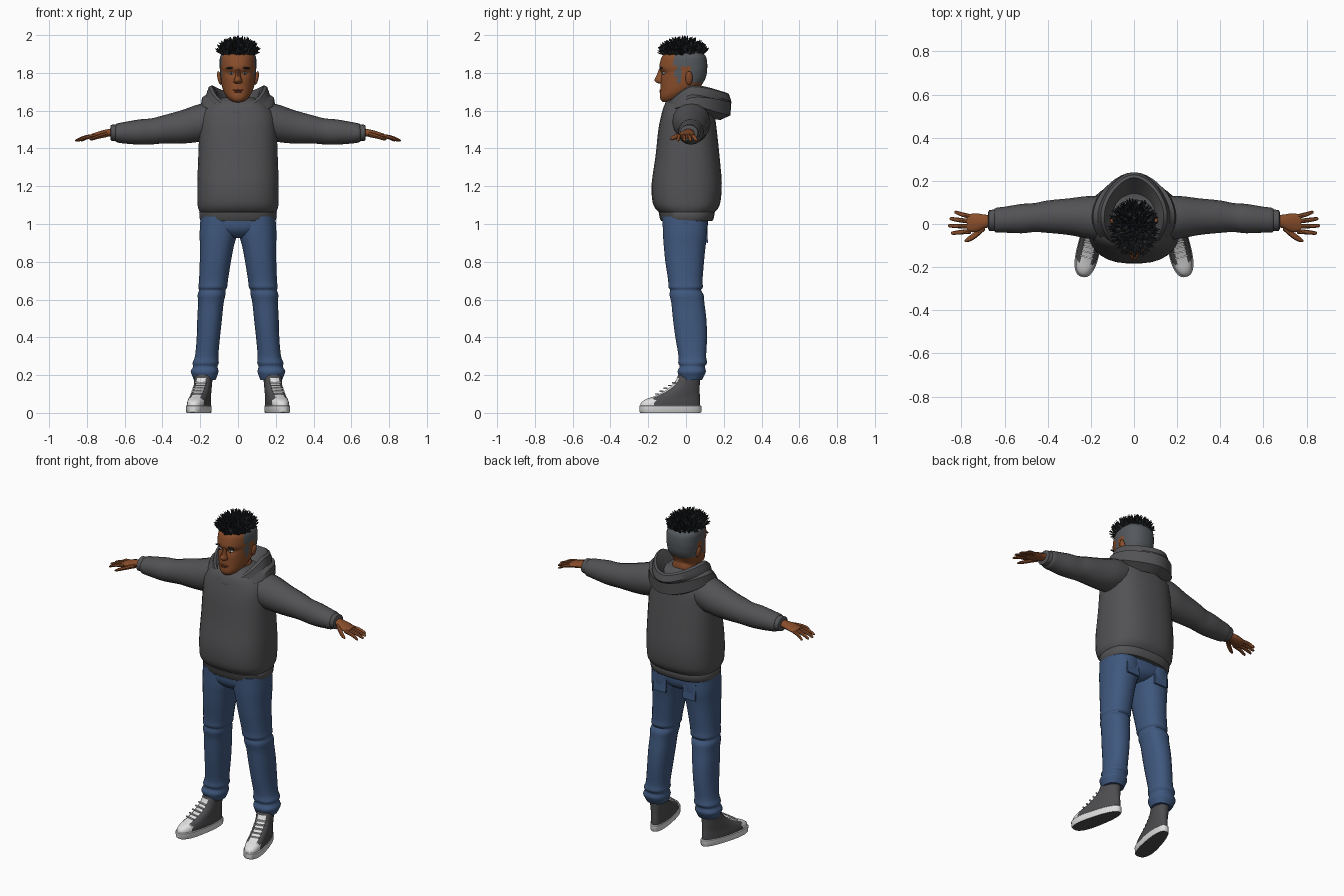
import bpy, bmesh, math, random
from mathutils import Matrix, Vector

random.seed(4)
cube = bpy.data.objects.get("Cube")
if cube:
    bpy.data.objects.remove(cube, do_unlink=True)


def material(name, *rgb):
    mat = bpy.data.materials.new(name)
    mat.use_nodes = True
    mat.diffuse_color = (*rgb, 1)
    mat.node_tree.nodes["Principled BSDF"].inputs["Base Color"].default_value = (*rgb, 1)
    return mat


CLOTH = material("charcoal cloth", .085, .085, .09)
DENIM = material("blue denim", .05, .098, .21)
SKIN = material("brown skin", .25, .075, .024)
LIPS = material("dark lips", .17, .045, .022)
HAIR = material("black hair", .018, .02, .023)
SHAVED = material("shaved hair grey", .09, .1, .11)
CANVAS = material("shoe canvas", .075, .075, .08)
WHITE = material("white rubber", .75, .75, .75)


def finish(name, bm, mats, mirror=False, angle=40):
    """Turn a bmesh into a named object with materials and shading."""
    mesh = bpy.data.meshes.new(name)
    bm.to_mesh(mesh)
    bm.free()
    for mat in mats:
        mesh.materials.append(mat)
    obj = bpy.data.objects.new(name, mesh)
    bpy.context.scene.collection.objects.link(obj)
    if angle:
        bpy.ops.object.select_all(action='DESELECT')
        obj.select_set(True)
        bpy.context.view_layer.objects.active = obj
        bpy.ops.object.shade_smooth_by_angle(angle=math.radians(angle))
    if mirror:
        obj.modifiers.new("Mirror", 'MIRROR').use_mirror_merge = False
    return obj


def refine(rows, steps):
    """Insert smooth in-between rows."""
    out = []
    for i in range(len(rows) - 1):
        a, b, c, d = (rows[max(0, min(len(rows) - 1, i + k))] for k in (-1, 0, 1, 2))
        for j in range(steps):
            t = j / steps
            out.append([q + .5 * t * (r - p + t * (2*p - 5*q + 4*r - s + t * (3*(q - r) + s - p)))
                        for p, q, r, s in zip(a, b, c, d)])
    return out + [list(rows[-1])]


def loft(name, rings, mats, rule=None, matrix=None, mirror=False, angle=40, closed=False, tweak=None):
    """Skin a list of point rings, painting faces by a rule."""
    bm = bmesh.new()
    loops = [[bm.verts.new(tweak(p) if tweak else p) for p in ring] for ring in rings]
    pairs = list(zip(loops, loops[1:] + loops[:1]))
    for low, high in pairs if closed else pairs[:-1]:
        for i in range(len(low)):
            j = (i + 1) % len(low)
            bm.faces.new((low[i], low[j], high[j], high[i]))
    if not closed:
        bm.faces.new(loops[0])
        bm.faces.new(loops[-1])
    bmesh.ops.recalc_face_normals(bm, faces=bm.faces)
    bm.normal_update()
    if rule:
        for face in bm.faces:
            face.material_index = int(rule(face.calc_center_median(), face.normal))
    if matrix:
        bm.transform(matrix)
    return finish(name, bm, mats, mirror, angle)


def power(v, p):
    return math.copysign(abs(v) ** (2 / p), v)


def level_rings(rows, steps=3, n=32, p=2.3, taper=0):
    """Rings from rows of z, half width, front y, back y, centre x, back lift."""
    rows = refine([tuple(r) + (0,) * (6 - len(r)) for r in rows], steps)
    for z, w, front, back, cx, lift in rows:
        ring = []
        for i in range(n):
            a = math.tau * (i + .5) / n
            c, s = power(math.cos(a), p), power(math.sin(a), p)
            ring.append(Vector((cx + w * c * (1 - taper * s),
                                (front + back) / 2 + (back - front) / 2 * s, z + lift * (s + 1) / 2)))
        yield ring


def limb_rings(rows, steps=3, n=16):
    """Rings across x from rows of x, y, z, half depth, half height."""
    for x, y, z, d, h in refine(rows, steps):
        yield [Vector((x, y + d * math.cos(math.tau * i / n), z + h * math.sin(math.tau * i / n)))
               for i in range(n)]


def blob(name, loc, size, mat, mirror=False, turn=0):
    bm = bmesh.new()
    bmesh.ops.create_uvsphere(bm, u_segments=16, v_segments=10, radius=1)
    bm.transform(Matrix.Translation(loc) @ Matrix.Rotation(turn, 4, 'Y') @ Matrix.Diagonal((*size, 1)))
    return finish(name, bm, [mat], mirror, 60)


# Hoodie body and hem
loft("hoodie_body", list(level_rings([
    (1.055, .198, -.135, .145), (1.085, .212, -.165, .172), (1.13, .216, -.18, .185),
    (1.22, .216, -.182, .19), (1.36, .211, -.162, .178), (1.5, .205, -.147, .163),
    (1.58, .195, -.13, .15), (1.64, .145, -.11, .12), (1.67, .08, -.07, .09)], p=2.5)), [CLOTH])
loft("hoodie_hem", list(level_rings([
    (1.015, .196, -.13, .138), (1.025, .203, -.138, .146), (1.06, .206, -.145, .153),
    (1.07, .2, -.138, .148)], 1, p=2.5)), [CLOTH])

# Sleeves and cuffs
loft("sleeve", list(limb_rings([
    (.09, .02, 1.56, .1, .095), (.2, .03, 1.536, .1, .1), (.3, .034, 1.514, .085, .088),
    (.4, .034, 1.5, .075, .074), (.46, .03, 1.49, .067, .069), (.52, .025, 1.487, .068, .067),
    (.6, .02, 1.483, .06, .057), (.64, .018, 1.482, .057, .05), (.65, .018, 1.482, .045, .04)])),
    [CLOTH], mirror=True)
loft("cuff", list(limb_rings([
    (.64, .018, 1.483, .046, .042), (.645, .018, 1.483, .05, .045),
    (.672, .016, 1.483, .048, .042), (.676, .016, 1.483, .038, .032)], 1)), [CLOTH], mirror=True)


# Hood lying open round the neck: one folded section swept round
def hood_section(a):
    c, s = math.cos(a), math.sin(a)
    back, front = max(s, 0), max(-s, 0)
    rim = 1.735 - .04 * back ** 2 - .115 * front ** 1.4
    tip = .02 * back ** 6
    section = [(.08, .09, .09, 1.6), (.112, .14, .12, rim - .035), (.138, .165, .145, rim),
               (.154, .178, .152, rim - .008), (.164, .19, .155, rim - .035 - .01 * back),
               (.168, .175, .158, rim - .05 - .01 * back), (.19, .19, .16, rim - .065 + .015 * back),
               (.196, .185, .158, 1.635 - .06 * back - .04 * front),
               (.15, .13, .135, 1.6 - .05 * back - .02 * front)]
    return [Vector((x * c, .03 + yb * back - yf * front + tip, z)) for x, yb, yf, z in section]


loft("hood", [hood_section(math.tau * i / 40) for i in range(40)], [CLOTH], closed=True, angle=35)

# Hands
loft("palm", list(limb_rings([
    (.65, .015, 1.486, .028, .022), (.69, .012, 1.482, .031, .02),
    (.73, .006, 1.474, .043, .018), (.775, .004, 1.464, .041, .013)])), [SKIN], mirror=True)
fingers = {"little": (.034, .833, .054), "ring": (.012, .855, .024),
           "middle": (-.011, .862, -.008), "index": (-.034, .848, -.042)}
for label, (y, tip, tip_y) in fingers.items():
    loft(label + "_finger", list(limb_rings([
        (.755, y, 1.467, .011, .011), ((.76 + tip) / 2, (y + tip_y) / 2, 1.459, .0105, .01),
        (tip - .008, tip_y, 1.444, .008, .007), (tip, tip_y, 1.442, .003, .003)], n=8)), [SKIN], mirror=True)
loft("thumb", list(limb_rings([
    (.69, -.01, 1.476, .018, .015), (.735, -.05, 1.464, .017, .012),
    (.77, -.072, 1.452, .012, .009), (.785, -.078, 1.447, .004, .003)], n=8)), [SKIN], mirror=True)

# Jeans: hips, and one mirrored leg with folds at knee and ankle
loft("jeans_hips", list(level_rings([
    (1.04, .198, -.125, .115), (.98, .195, -.122, .115), (.945, .12, -.1, .1),
    (.925, .05, -.07, .07)])), [DENIM])
loft("jeans_leg", list(level_rings([
    (1.04, .098, -.125, .115, .1), (.95, .1, -.123, .115, .104), (.88, .09, -.118, .104, .112),
    (.8, .083, -.11, .096, .12), (.7, .077, -.095, .088, .13), (.665, .077, -.094, .09, .134),
    (.65, .07, -.084, .08, .136), (.625, .074, -.088, .094, .14), (.58, .068, -.078, .098, .144),
    (.5, .066, -.07, .108, .15), (.4, .062, -.057, .112, .157), (.3, .062, -.04, .107, .166),
    (.265, .07, -.042, .112, .171), (.245, .065, -.034, .1, .173), (.22, .074, -.045, .106, .177),
    (.195, .066, -.038, .096, .176), (.175, .058, -.03, .085, .176)], n=24)), [DENIM], mirror=True)
# Jeans back pockets
for x in (-.1, .1):
    bm = bmesh.new()
    bmesh.ops.create_cube(bm, size=1)
    bm.transform(Matrix.Translation((x, .108, .95)) @ Matrix.Rotation(.08, 4, 'X')
                 @ Matrix.Diagonal((.085, .009, .1, 1)))
    finish("left_back_pocket" if x > 0 else "right_back_pocket", bm, [DENIM])

# Shoes, built straight and then turned outwards
place = Matrix.Translation((.2025, -.08, 0)) @ Matrix.Rotation(math.radians(13), 4, 'Z')
loft("shoe_sole", list(level_rings([
    (0, .049, -.162, .16), (.006, .052, -.168, .165), (.036, .053, -.17, .165),
    (.04, .049, -.166, .161)], 1, p=2.5, taper=.16)), [WHITE, CANVAS],
    rule=lambda c, n: n.z < -.8, matrix=place, mirror=True)
loft("shoe_upper", list(level_rings([
    (.035, .05, -.166, .158), (.055, .05, -.16, .158, 0, .005), (.072, .048, -.135, .157, 0, .012),
    (.088, .047, -.09, .156, 0, .015), (.115, .046, -.035, .156, 0, .01),
    (.15, .045, .012, .156), (.185, .046, .035, .158), (.2, .042, .04, .155)],
    n=36, taper=.12)), [CANVAS, WHITE],
    rule=lambda c, n: c.y < -.1 or (abs(c.x) < .024 and c.y < .06 and c.z < .18),
    matrix=place, mirror=True)
for i in range(5):
    y, z = -.075 + i * .023, .1 + i * .015
    bm = bmesh.new()
    bmesh.ops.create_cube(bm, size=1)
    bm.transform(place @ Matrix.Translation((0, y, z)) @ Matrix.Diagonal((.062, .007, .007, 1)))
    finish("shoe_lace", bm, [WHITE], True)


# Head and neck with eye sockets and a shaved scalp
def sockets(p):
    if p.y < -.06:
        d = ((abs(p.x) - .037) / .025) ** 2 + ((p.z - 1.797) / .018) ** 2
        p.y += .008 * math.exp(-d)
    return p


def scalp(c, n):
    above = c.y > -.06 and c.z > 1.835
    sideburn = -.055 < c.y < -.02 and c.z > 1.745
    return above or sideburn or (c.y > .025 and c.z > 1.745)


loft("head", list(level_rings([
    (1.55, .064, -.05, .085), (1.63, .062, -.05, .078, 0, .05), (1.643, .056, -.1, .075, 0, .06),
    (1.648, .062, -.126, .077, 0, .07), (1.668, .076, -.138, .085, 0, .07),
    (1.7, .085, -.137, .098, 0, .06), (1.735, .09, -.135, .108, 0, .05), (1.78, .094, -.133, .112, 0, .035),
    (1.8, .095, -.132, .113, 0, .03), (1.823, .096, -.142, .113, 0, .02), (1.855, .096, -.138, .111, 0, .01),
    (1.89, .092, -.126, .104), (1.915, .07, -.1, .08)], n=40, taper=-.13)),
    [SKIN, SHAVED], rule=scalp, tweak=sockets, angle=50)
loft("nose", list(level_rings([
    (1.743, .014, -.145, -.115), (1.75, .022, -.158, -.115), (1.762, .021, -.168, -.115),
    (1.785, .013, -.157, -.115), (1.82, .011, -.144, -.115)], n=12, p=2, taper=-.25)), [SKIN])
blob("upper_lip", (0, -.132, 1.709), (.027, .009, .005), LIPS)
blob("lower_lip", (0, -.131, 1.7), (.023, .01, .006), LIPS)
blob("ear", (.098, .016, 1.773), (.011, .019, .037), SKIN, True, .2)
blob("eye_white", (.036, -.117, 1.798), (.014, .01, .006), WHITE, True)
blob("iris", (.036, -.123, 1.798), (.006, .006, .006), HAIR, True)
blob("eyebrow", (.04, -.131, 1.826), (.023, .008, .005), HAIR, True, .08)

# Hair: a dome covered in short spikes
bm = bmesh.new()
centre, size = Vector((0, -.015, 1.9)), Vector((.085, .102, .056))
bmesh.ops.create_uvsphere(bm, u_segments=20, v_segments=12, radius=1,
                          matrix=Matrix.Translation(centre) @ Matrix.Diagonal((*size, 1)))
count = 300
for i in range(count):
    h = (i + .5) / count
    a = i * 2.39996 + random.uniform(-.2, .2)
    r = math.sqrt(1 - h * h)
    out = Vector((r * math.cos(a), r * math.sin(a), h))
    lean = out + Vector([random.uniform(-.35, .35) for _ in range(3)]) + Vector((0, 0, .45))
    length = random.uniform(.038, .05)
    spot = centre + out * size + lean.normalized() * length * .4
    bmesh.ops.create_cone(bm, cap_ends=True, segments=5, radius1=.01, radius2=.001, depth=length,
                          matrix=Matrix.Translation(spot) @ lean.to_track_quat('Z', 'Y').to_matrix().to_4x4())
finish("hair", bm, [HAIR], angle=0)
